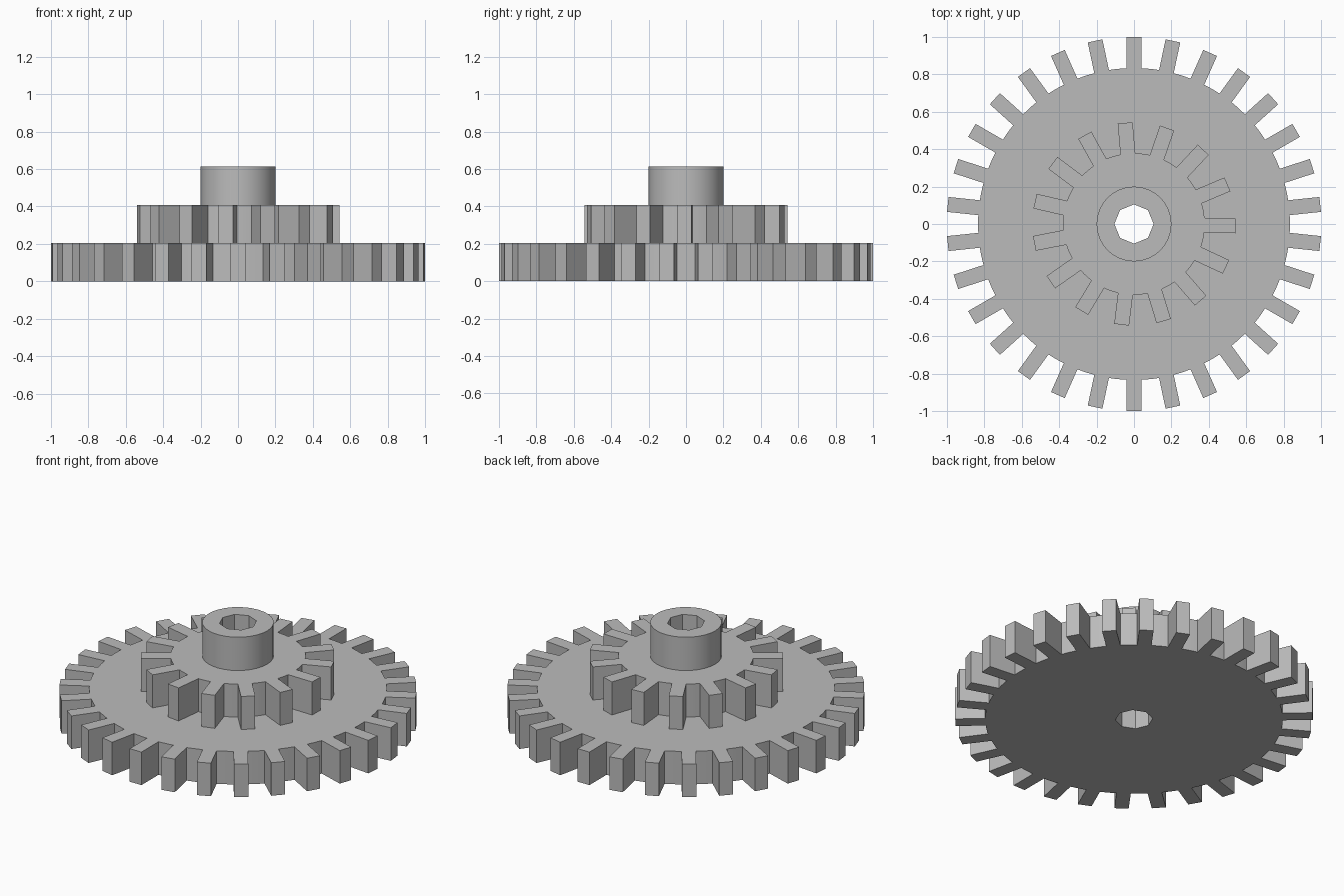
import bpy, bmesh, math

cube = bpy.data.objects.get("Cube")
if cube:
    bpy.data.objects.remove(cube)

grey = bpy.data.materials.new("plain grey")
grey.use_nodes = True
COLOUR = (0.5, 0.5, 0.5, 1)
grey.diffuse_color = COLOUR
grey.node_tree.nodes["Principled BSDF"].inputs["Base Color"].default_value = COLOUR

BORE = 0.105
TOOTH_HALF = 0.04


def circle(radius, sides):
    step = math.tau / sides
    return [(radius * math.cos(i * step), radius * math.sin(i * step)) for i in range(sides)]


def gear_outline(teeth, root, tip, start, arc_steps=3):
    """Straight-sided teeth joined by short arcs on the root circle."""
    points = []
    pitch = math.tau / teeth
    base = math.asin(TOOTH_HALF / root)
    for i in range(teeth):
        a = math.radians(start) + i * pitch
        c, s = math.cos(a), math.sin(a)
        for side in (-TOOTH_HALF, TOOTH_HALF):
            points.append((tip * c - side * s, tip * s + side * c))
        for k in range(arc_steps + 1):
            b = a + base + (pitch - 2 * base) * k / arc_steps
            points.append((root * math.cos(b), root * math.sin(b)))
    return points


def bored_prism(name, outline, bottom, top):
    """Extrude an outline with the shared octagonal bore through it."""
    bm = bmesh.new()
    caps = {bottom: [], top: []}
    for loop in (outline, circle(BORE, 8)):
        rings = [[bm.verts.new((x, y, z)) for x, y in loop] for z in (bottom, top)]
        n = len(loop)
        for i in range(n):
            j = (i + 1) % n
            bm.faces.new((rings[0][i], rings[0][j], rings[1][j], rings[1][i]))
            for z, ring in zip((bottom, top), rings):
                caps[z].append(bm.edges.get((ring[i], ring[j])))
    for edges in caps.values():
        bmesh.ops.triangle_fill(bm, edges=edges, use_beauty=True)
    bmesh.ops.recalc_face_normals(bm, faces=bm.faces)
    mesh = bpy.data.meshes.new(name)
    bm.to_mesh(mesh)
    bm.free()
    mesh.materials.append(grey)
    obj = bpy.data.objects.new(name, mesh)
    bpy.context.collection.objects.link(obj)
    bpy.ops.object.select_all(action="DESELECT")
    obj.select_set(True)
    bpy.context.view_layer.objects.active = obj
    bpy.ops.object.shade_smooth_by_angle(angle=math.radians(30))


# Three stacked tiers
bored_prism("large_gear", gear_outline(30, 0.833, 1.0, 90), 0, 0.204)
bored_prism("small_gear", gear_outline(15, 0.378, 0.542, -1), 0.204, 0.408)
bored_prism("hub", circle(0.2, 32), 0.408, 0.614)
